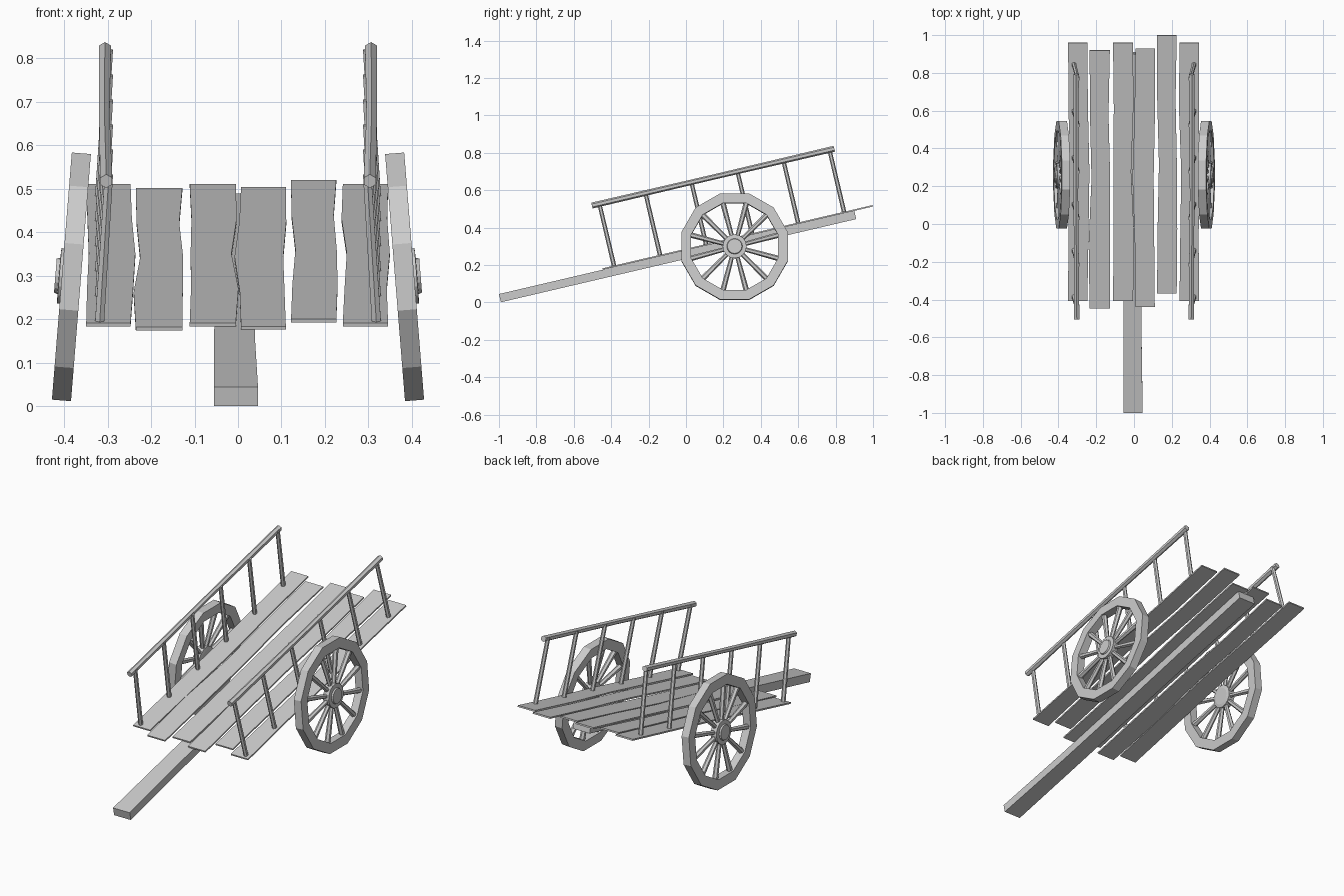
import bpy, bmesh, math
from mathutils import Vector, Matrix

if "Cube" in bpy.data.objects:
    bpy.data.objects.remove(bpy.data.objects["Cube"])

TILT = math.atan(0.234)
ALONG = Vector((0, math.cos(TILT), math.sin(TILT)))
UP = Vector((0, -math.sin(TILT), math.cos(TILT)))


def finish(name, bm):
    bmesh.ops.recalc_face_normals(bm, faces=bm.faces)
    me = bpy.data.meshes.new(name)
    bm.to_mesh(me)
    bm.free()
    ob = bpy.data.objects.new(name, me)
    bpy.context.collection.objects.link(ob)
    return ob


def skin(bm, rings, caps=True):
    """Bridge a list of point rings into a solid."""
    rows = [[bm.verts.new(p) for p in r] for r in rings]
    n = len(rows[0])
    pairs = list(zip(rows, rows[1:]))
    if not caps:
        pairs.append((rows[-1], rows[0]))
    for a, b in pairs:
        for i in range(n):
            j = (i + 1) % n
            bm.faces.new((a[i], a[j], b[j], b[i]))
    if caps:
        bm.faces.new(rows[0])
        bm.faces.new(rows[-1])


def board(name, y0, y1, xl, xr, left, right, base, thick):
    """Sloping board whose edges wander by the given offsets."""
    bm = bmesh.new()
    rings = []
    n = len(left) - 1
    for i, (a, b) in enumerate(zip(left, right)):
        y = y0 + (y1 - y0) * i / n
        low = Vector((0, y, 0.045 + 0.234 * (y + 1))) + UP * base
        top = low + UP * thick
        l, r = Vector((xl + a, 0, 0)), Vector((xr + b, 0, 0))
        rings.append([low + l, low + r, top + r, top + l])
    skin(bm, rings)
    return finish(name, bm)


def rod(bm, pts, radii, sides=6):
    """Faceted rod through points with a radius at each."""
    d = (pts[-1] - pts[0]).normalized()
    u = d.cross(Vector((1, 0, 0)) if abs(d.x) < 0.9 else Vector((0, 0, 1))).normalized()
    v = d.cross(u)
    ang = [2 * math.pi * k / sides for k in range(sides)]
    skin(bm, [[p + (u * math.cos(t) + v * math.sin(t)) * r for t in ang]
              for p, r in zip(pts, radii)])


# Central draw beam
board("draw_beam", -1.0, 0.90, -0.055, 0.046,
      [0, 0, 0.002, 0.004, 0], [0, -0.007, -0.006, -0.002, 0], -0.045, 0.045)

# Bed planks with hand-cut edges
planks = [
    (-0.405, 0.96, -0.349, -0.247, [0, 0.002, 0.006, 0.003, 0], [0, 0.006, 0.011, 0.003, 0]),
    (-0.445, 0.92, -0.235, -0.128, [0, -0.005, 0.010, 0.002, 0], [0, 0.001, 0.002, -0.007, 0]),
    (-0.405, 0.96, -0.111, -0.005, [0, 0.003, 0.002, 0.004, 0], [0, 0.006, -0.010, 0.002, 0]),
    (-0.438, 0.93, 0.007, 0.110, [0, -0.003, -0.015, -0.004, 0], [0, -0.003, -0.006, 0.001, 0]),
    (-0.367, 1.0, 0.122, 0.226, [0, 0.003, 0.010, 0.001, 0], [0, 0.003, 0.001, -0.006, 0]),
    (-0.405, 0.96, 0.241, 0.345, [0, 0.004, 0.009, -0.003, 0], [0, -0.003, 0.004, -0.002, 0]),
]
for i, p in enumerate(planks):
    board(f"bed_plank_{i + 1}", *p, 0.0, 0.008)


def side_rail(s, label):
    # Top rail
    bm = bmesh.new()
    a, b = Vector((s * 0.303, -0.503, 0.518)), Vector((s * 0.306, 0.793, 0.822))
    rod(bm, [a, a.lerp(b, 0.5) + Vector((s * 0.003, 0, 0)), b], [0.016, 0.014, 0.016])
    finish(f"{label}_rail", bm)
    # Six uprights, leaning slightly inward
    bm = bmesh.new()
    for k in range(6):
        y = -0.385 + 0.246 * k
        foot = Vector((s * 0.318, y, 0.197 + 0.234 * (y + 0.385)))
        head = Vector((s * 0.297, foot.y - 0.079, foot.z + 0.335))
        rod(bm, [foot, head], [0.012, 0.011])
    finish(f"{label}_rail_posts", bm)


def wheel(s, label):
    place = (Matrix.Translation((s * 0.383, 0.26, 0.298))
             @ Matrix.Rotation(-s * math.radians(4.6), 4, 'Y'))

    def p(x, r, t):
        return place @ Vector((s * x, r * math.cos(t), r * math.sin(t)))

    angles = [math.radians(15 + 30 * k) for k in range(12)]
    # Twelve-sided rim
    bm = bmesh.new()
    skin(bm, [[p(x, r, t) for x, r in
               ((-0.022, 0.295), (0.022, 0.295), (0.022, 0.241), (-0.022, 0.241))]
              for t in angles], caps=False)
    finish(f"{label}_wheel_rim", bm)
    # Spokes
    bm = bmesh.new()
    for t in angles:
        rod(bm, [p(0.008, 0.03, t), p(0.0, 0.25, t)], [0.011, 0.015])
    finish(f"{label}_wheel_spokes", bm)
    # Stepped hub
    bm = bmesh.new()
    hub = [2 * math.pi * k / 16 for k in range(16)]
    skin(bm, [[p(x, r, t) for t in hub] for x, r in
              ((-0.012, 0.045), (-0.008, 0.062), (0.028, 0.064), (0.029, 0.042), (0.037, 0.039))])
    finish(f"{label}_wheel_hub", bm)


for s, label in ((-1, "left"), (1, "right")):
    side_rail(s, label)
    wheel(s, label)
